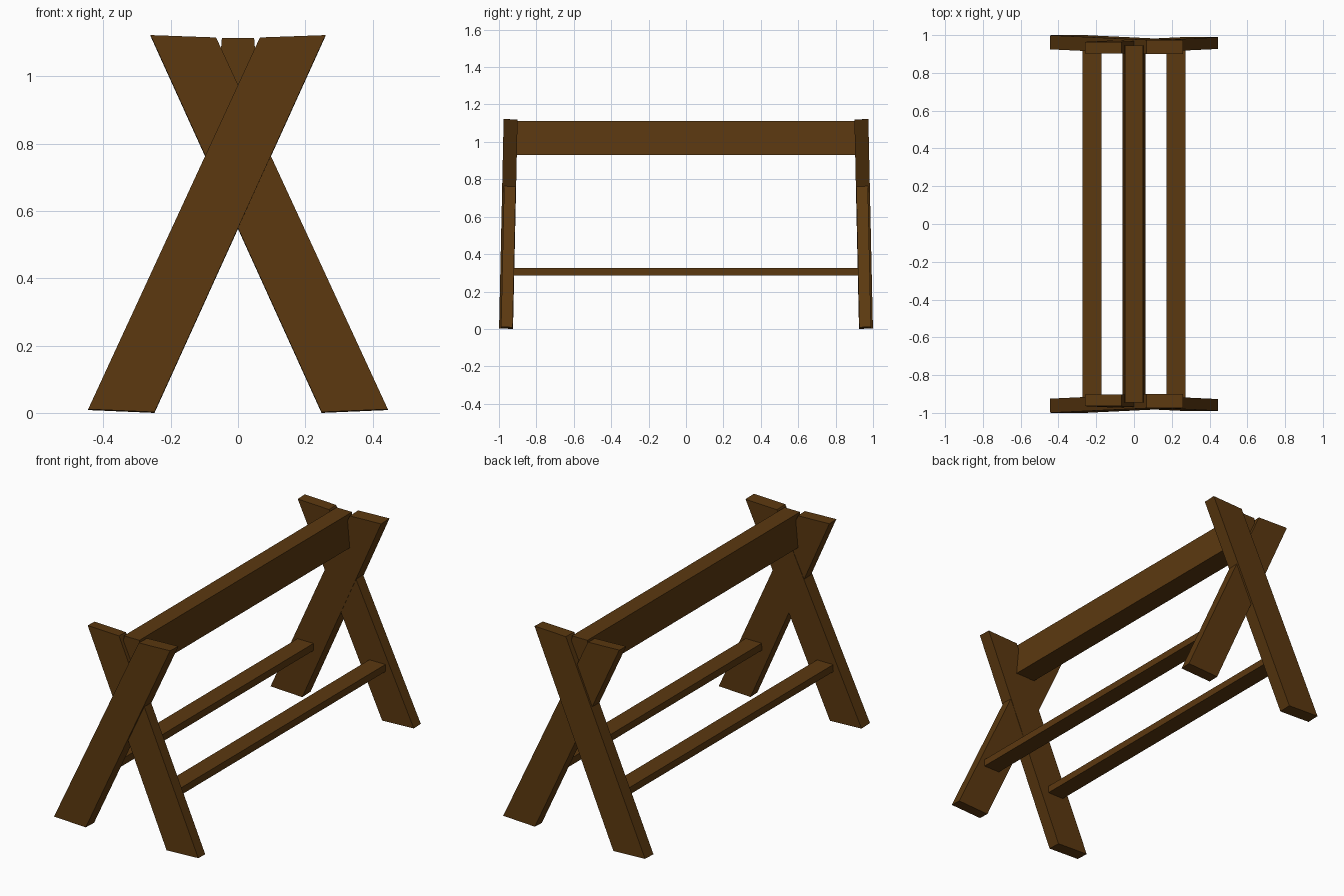
import bpy
import bmesh

if "Cube" in bpy.data.objects:
    bpy.data.objects.remove(bpy.data.objects["Cube"])

wood = bpy.data.materials.new("dark brown wood")
wood.diffuse_color = (0.105, 0.04, 0.005, 1)
wood.use_nodes = True
wood.node_tree.nodes["Principled BSDF"].inputs["Base Color"].default_value = wood.diffuse_color


def prism(name, near, far):
    """Solid between two matching outlines."""
    bm = bmesh.new()
    a = [bm.verts.new(p) for p in near]
    b = [bm.verts.new(p) for p in far]
    n = len(a)
    bm.faces.new(a)
    bm.faces.new(b[::-1])
    for i in range(n):
        j = (i + 1) % n
        bm.faces.new((a[i], b[i], b[j], a[j]))
    bmesh.ops.recalc_face_normals(bm, faces=bm.faces)
    me = bpy.data.meshes.new(name)
    bm.to_mesh(me)
    bm.free()
    me.materials.append(wood)
    ob = bpy.data.objects.new(name, me)
    bpy.context.collection.objects.link(ob)
    return ob


# Leg outline in the front view (bottom left to top right)
LEG = [(-0.445, 0.011), (-0.248, 0.0026), (0.26, 1.122), (0.065, 1.115)]


def leg(name, flip, end, outer, inner):
    """outer / inner: distance from the middle at the bottom; legs lean inward."""
    def outline(y, dz):
        return [(flip * x, end * (y - 0.0245 * z / 1.12), z + dz) for x, z in LEG]
    prism(name, outline(outer, 0), outline(inner, -0.0026))


# Crossed legs at both ends, one of each pair slightly thicker
for end, label in ((-1, "front"), (1, "back")):
    leg(label + "_outer_leg", 1, end, 0.9995, 0.925)
    leg(label + "_inner_leg", -1, end, 0.989, 0.927)

# Top beam, wider at the bottom, resting in the crossed legs
beam = [(-0.062, 0.93), (0.062, 0.93), (0.048, 1.113), (-0.048, 1.113)]
prism("top_beam", [(x, -0.945, z) for x, z in beam], [(x, 0.945, z) for x, z in beam])

# Two lower stretchers
for side, label in ((-1, "left"), (1, "right")):
    c = side * 0.223
    rail = [(c - 0.05, 0.285), (c + 0.05, 0.285), (c + 0.05, 0.325), (c - 0.05, 0.325)]
    prism(label + "_stretcher", [(x, -0.935, z) for x, z in rail],
          [(x, 0.935, z) for x, z in rail])
